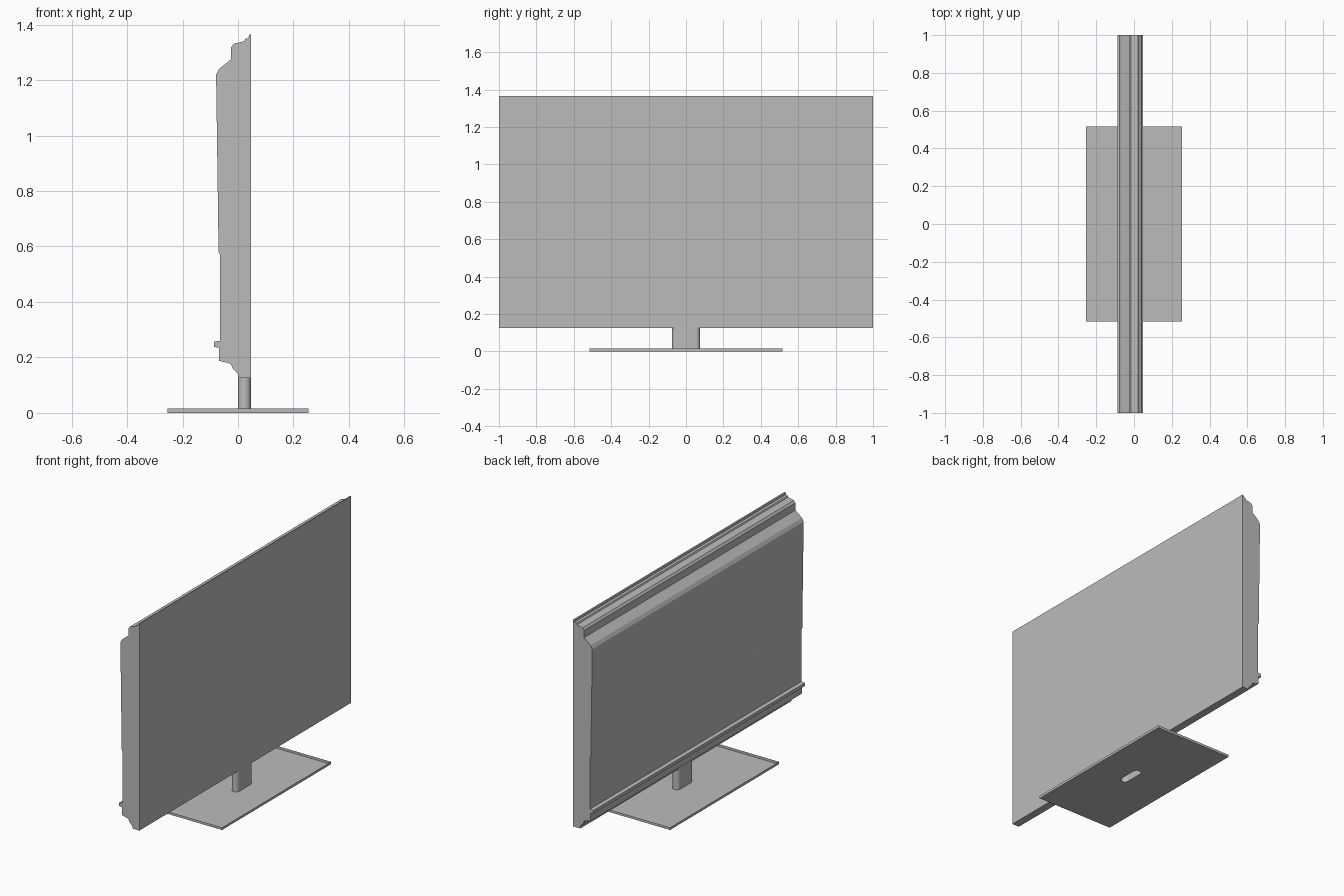
import bpy, bmesh, math

cube = bpy.data.objects.get("Cube")
if cube:
    bpy.data.objects.remove(cube, do_unlink=True)

grey = bpy.data.materials.new("plain grey")
grey.use_nodes = True
colour = (0.5, 0.5, 0.5, 1)
grey.diffuse_color = colour
grey.node_tree.nodes["Principled BSDF"].inputs["Base Color"].default_value = colour


def finish(name, bm):
    """Turn a bmesh into a named, coloured object."""
    mesh = bpy.data.meshes.new(name)
    bm.to_mesh(mesh)
    bm.free()
    mesh.materials.append(grey)
    obj = bpy.data.objects.new(name, mesh)
    bpy.context.collection.objects.link(obj)
    return obj


def ring(bm, points, z):
    """Closed loop of edges at one height."""
    verts = [bm.verts.new((x, y, z)) for x, y in points]
    edges = [bm.edges.new((v, verts[i - 1])) for i, v in enumerate(verts)]
    return verts, edges


def wall(bm, points, z0, z1):
    """Thin upright wall following a closed outline."""
    low, high = ring(bm, points, z0)[0], ring(bm, points, z1)[0]
    for i in range(len(points)):
        bm.faces.new((low[i - 1], low[i], high[i], high[i - 1]))


# Display body: side profile (x, z) drawn out along y
profile = [
    (.047, .126), (0, .126), (0, .14), (-.02, .162), (-.026, .177),
    (-.068, .188), (-.068, .235), (-.087, .238), (-.087, .257),
    (-.065, .26), (-.065, .57), (-.07, .58), (-.079, 1.22),
    (-.068, 1.24), (-.025, 1.275), (-.025, 1.318), (-.015, 1.331),
    (.022, 1.34), (.026, 1.348), (.038, 1.352), (.04, 1.363), (.047, 1.365),
]
bm = bmesh.new()
side = bm.faces.new([bm.verts.new((x, -1, z)) for x, z in profile])
grown = bmesh.ops.extrude_face_region(bm, geom=[side], use_keep_orig=True)["geom"]
bmesh.ops.translate(bm, vec=(0, 2, 0),
                    verts=[v for v in grown if isinstance(v, bmesh.types.BMVert)])
bmesh.ops.recalc_face_normals(bm, faces=bm.faces)
finish("display_body", bm)

# Neck outline: a slot with round ends
radius, half, steps = .0235, .0515, 12
slot = []
for end in (1, -1):
    for i in range(steps + 1):
        a = math.pi * i / steps
        slot.append((radius + end * radius * math.cos(a),
                     end * (half + radius * math.sin(a))))

# Hollow neck, open at the bottom
bm = bmesh.new()
wall(bm, slot, 0, .126)
bmesh.ops.recalc_face_normals(bm, faces=bm.faces)
neck = finish("neck", bm)
bpy.context.view_layer.objects.active = neck
neck.select_set(True)
bpy.ops.object.shade_smooth_by_angle(angle=math.radians(35))
neck.select_set(False)

# Base: thin tray with an upright rim and a slot under the neck
plate = [(.255, -.515), (.255, .515), (-.255, .515), (-.255, -.515)]
bm = bmesh.new()
edges = ring(bm, plate, 0)[1] + ring(bm, slot, 0)[1]
bmesh.ops.triangle_fill(bm, edges=edges, use_beauty=True, normal=(0, 0, 1))
wall(bm, plate, 0, .015)
bmesh.ops.remove_doubles(bm, verts=bm.verts, dist=.0001)
bmesh.ops.recalc_face_normals(bm, faces=bm.faces)
finish("base_tray", bm)
